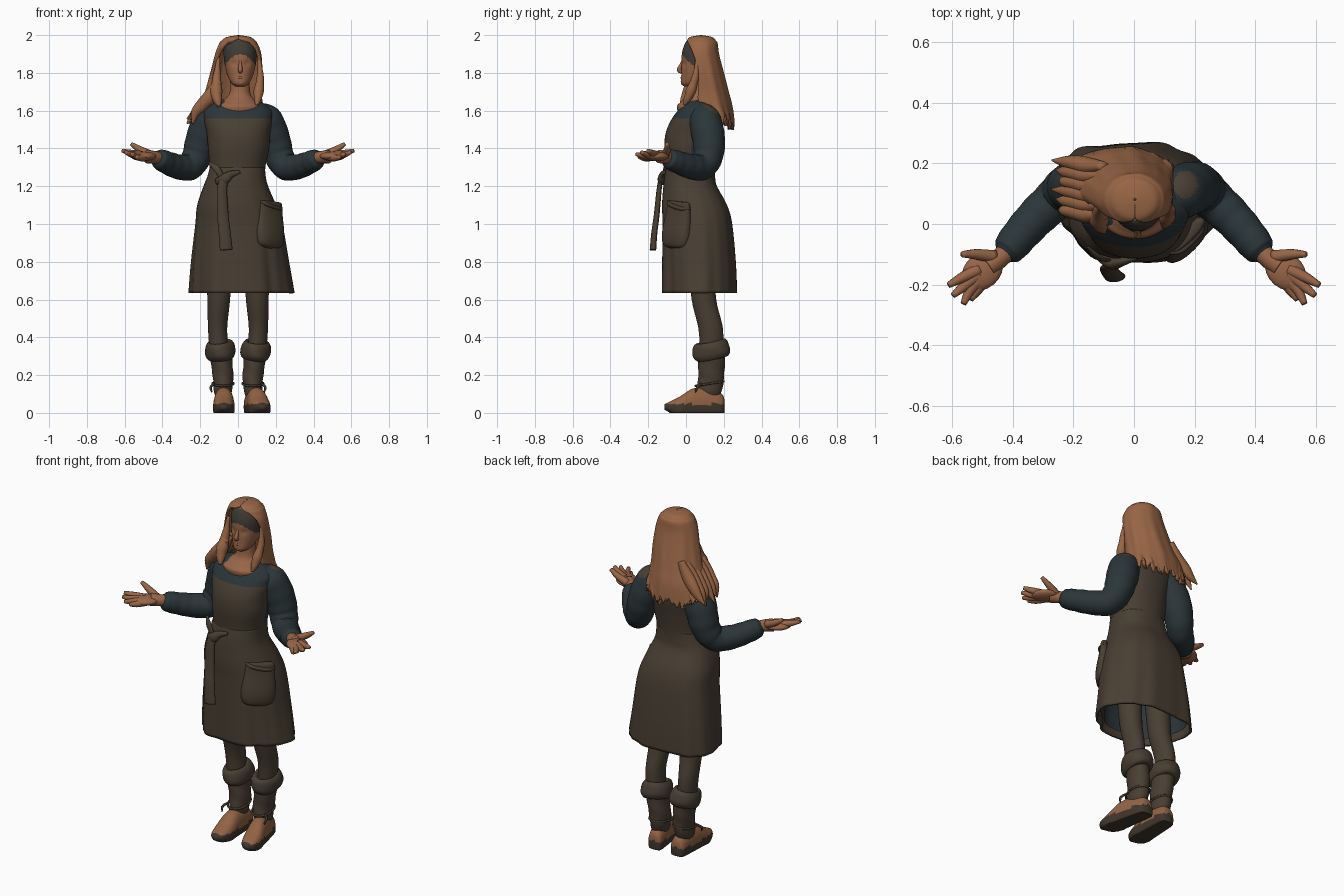
import bpy, bmesh, math, random
from mathutils import Vector

random.seed(4)
cube = bpy.data.objects.get("Cube")
if cube:
    bpy.data.objects.remove(cube)


def material(name, r, g, b):
    m = bpy.data.materials.new(name)
    m.use_nodes = True
    m.diffuse_color = (r, g, b, 1)
    bsdf = next(n for n in m.node_tree.nodes if n.type == 'BSDF_PRINCIPLED')
    bsdf.inputs["Base Color"].default_value = (r, g, b, 1)
    bsdf.inputs["Roughness"].default_value = 0.9
    return m


HAIR = material("auburn hair", .315, .132, .06)
SKIN = material("skin", .315, .132, .065)
WOOL = material("brown wool", .066, .049, .033)
SHIRT = material("dark teal linen", .024, .036, .041)
BAND = material("headband grey brown", .05, .045, .036)
LEATHER = material("tan leather", .29, .125, .058)
SOLE = material("dark sole", .052, .038, .027)


def smooth_rows(rows, steps):
    """Catmull-Rom interpolation of rows of numbers."""
    out = []
    for i in range(len(rows) - 1):
        p = [rows[max(0, min(len(rows) - 1, i + k))] for k in (-1, 0, 1, 2)]
        for s in range(steps):
            t = s / steps
            out.append([b + t * ((c - a) + t * ((2 * a - 5 * b + 4 * c - d)
                        + t * (3 * b - a - 3 * c + d))) / 2 for a, b, c, d in zip(*p)])
    return out + [list(rows[-1])]


def skin_rings(name, rings, mats, closed=True, caps=(True, True), rule=None):
    bm = bmesh.new()
    vs = [[bm.verts.new(p) for p in ring] for ring in rings]
    n = len(rings[0])
    for a, b in zip(vs, vs[1:]):
        for i in range(n if closed else n - 1):
            j = (i + 1) % n
            bm.faces.new((a[i], a[j], b[j], b[i]))
    for ring, cap in zip((vs[0], vs[-1]), caps):
        if cap:
            bm.faces.new(ring)
    bmesh.ops.recalc_face_normals(bm, faces=bm.faces)
    if rule:
        for f in bm.faces:
            f.material_index = rule(f.calc_center_median())
    me = bpy.data.meshes.new(name)
    bm.to_mesh(me)
    bm.free()
    for m in mats:
        me.materials.append(m)
    me.shade_smooth()
    ob = bpy.data.objects.new(name, me)
    bpy.context.collection.objects.link(ob)
    return ob


def oval(a, power=2):
    c, s = math.cos(a), math.sin(a)
    return [math.copysign(abs(v) ** (2 / power), v) for v in (c, s)]


def loft(name, rows, mats, n=48, steps=6, power=2, ripple=None, along_y=False, **kw):
    """Rows are (height, centre, centre, radius, radius)."""
    rings = []
    for t, cx, cy, rx, ry in smooth_rows(rows, steps):
        ring = []
        for i in range(n):
            a = math.tau * i / n
            u, v = oval(a, power)
            k = ripple(a, t) if ripple else 1
            x, y = cx + rx * u * k, cy + ry * v * k
            ring.append((x, t, max(y, 0)) if along_y else (x, y, t))
        rings.append(ring)
    return skin_rings(name, rings, mats, **kw)


def tube(name, pts, *mats, flat=1.0, n=16, steps=6, ripple=0, rule=None):
    """Tube through (x, y, z, radius); flat squeezes one direction."""
    rows = smooth_rows(pts, steps)
    P = [Vector(r[:3]) for r in rows]
    side, rings, last = None, [], None
    for i, p in enumerate(P):
        t = (P[min(i + 1, len(P) - 1)] - P[max(i - 1, 0)]).normalized()
        if side is None:
            side = t.cross(Vector((0, 1, .01))).normalized()
        else:
            side = last.rotation_difference(t) @ side
        last = t
        up, r = t.cross(side), max(rows[i][3], .001)
        r *= 1 + ripple * math.sin(8 * i / steps)
        rings.append([p + r * (math.cos(a) * side + flat * math.sin(a) * up)
                      for a in (math.tau * k / n for k in range(n))])
    return skin_rings(name, rings, mats, rule=rule)


def solidify(ob, thickness):
    m = ob.modifiers.new("thickness", 'SOLIDIFY')
    m.thickness, m.offset = thickness, -1


# Torso: apron bodice in front and back, shirt at the yoke and sides
def bodice(c):
    front = c.y < .03 and c.z < 1.56
    back = c.y > .1 and abs(c.x) < .14 and c.z < 1.62
    return 0 if front or back or c.z < 1.32 else 1

loft("bodice", [(1.2, -.01, .025, .155, .13), (1.3, -.003, .025, .148, .13), (1.4, .003, .027, .162, .141),
                (1.48, .003, .037, .168, .145), (1.55, 0, .053, .182, .132), (1.6, 0, .066, .18, .11),
                (1.64, 0, .07, .135, .085), (1.66, 0, .07, .08, .06)],
     [WOOL, SHIRT], n=96, steps=8, power=2.2, rule=bodice)


# Skirt with soft folds: full at the back right, flatter at the other corners
def skirt_folds(a, z):
    bump = lambda at, width: math.exp(-((a - at) / width) ** 2)
    return 1 + (1.3 - z) * (.03 * (math.sin(9 * a + 1) + .5 * math.sin(15 * a)) - .14 * bump(3.65, .3)
                            - .18 * bump(5.55, .4) + .15 * bump(2.45, .4) - .1 * bump(.75, .35))

solidify(loft("skirt", [(1.3, -.003, .024, .146, .128), (1.25, -.008, .02, .155, .134), (1.2, -.012, .022, .171, .142),
                        (1.1, -.008, .045, .208, .172), (1, .004, .06, .229, .184), (.8, .01, .068, .256, .194),
                        (.635, .018, .07, .275, .198)],
              [WOOL], n=96, power=2.5, caps=(True, False), ripple=skirt_folds), .012)
loft("underskirt", [(.95, .005, .06, .2, .155), (.8, .01, .065, .228, .172), (.67, .015, .07, .245, .175)],
     [SHIRT], n=96, power=2.5, caps=(True, False), ripple=skirt_folds)

# Tie: knot, hanging ribbon and a loose loop
tube("tie_knot", [(-.115, -.11, 1.225, .016), (-.075, -.13, 1.235, .028), (-.04, -.125, 1.262, .02),
                  (.01, -.112, 1.275, .008)], WOOL, flat=.7)
tube("tie_ribbon_long", [(-.05, -.125, 1.26, .018), (-.083, -.14, 1.2, .026), (-.08, -.155, 1.05, .03),
                         (-.07, -.168, .95, .032), (-.062, -.175, .862, .034)], WOOL, flat=.5)
tube("tie_loop", [(-.08, -.12, 1.24, .012), (-.115, -.112, 1.295, .018), (-.153, -.075, 1.325, .007)],
     WOOL, flat=.4)

# Pocket bag on the left hip with a folded rim
pocket = loft("pocket", [(-.13, 0, -.01, .04, .015), (-.11, 0, -.01, .082, .036), (-.05, 0, -.005, .095, .045),
                         (.05, 0, 0, .085, .032), (.11, 0, 0, .078, .022), (.12, 0, 0, .06, .01)],
              [WOOL], power=2.3, n=32)
pocket.location, pocket.rotation_euler = (.168, -.044, 1.0), (0, .08, math.radians(45))
rim = tube("pocket_rim", [(-.08, 0, .115, .006), (-.045, -.022, .1, .011), (.04, -.022, .085, .011),
                          (.082, 0, .09, .006)], WOOL, n=10)
rim.location, rim.rotation_euler = pocket.location, pocket.rotation_euler

# Neck and head
loft("neck", [(1.59, .005, .045, .115, .088), (1.625, .005, .044, .118, .092), (1.65, .006, .052, .092, .076),
              (1.69, .01, .06, .056, .054), (1.77, .01, .065, .052, .05)], [SKIN])


def head_colour(c):
    if c.z > 1.972 or c.y > .1:
        return 2
    return 1 if c.z > 1.898 - 8 * (c.x - .012) ** 2 - .2 * max(c.y, 0) else 0


def face_shape(a, z):
    # shallow eye sockets either side of the nose bridge
    d = abs(a - 1.5 * math.pi)
    return 1 - .06 * math.exp(-((d - .45) / .2) ** 2 - ((z - 1.85) / .015) ** 2)

loft("head", [(1.728, .012, .02, .022, .03), (1.745, .012, .03, .046, .057), (1.79, .012, .055, .069, .08),
              (1.85, .012, .067, .083, .09), (1.9, .012, .074, .088, .096), (1.94, .012, .078, .085, .09),
              (1.97, .01, .08, .065, .074), (1.985, .01, .08, .02, .025)],
     [SKIN, BAND, HAIR], n=72, steps=8, rule=head_colour, ripple=face_shape)
tube("nose", [(.012, -.012, 1.875, .005), (.012, -.027, 1.84, .009), (.012, -.036, 1.815, .0125),
              (.012, -.018, 1.803, .008)], SKIN)
tube("lips", [(-.01, -.015, 1.773, .003), (.012, -.022, 1.775, .007), (.034, -.015, 1.773, .003)], SKIN)

# Long hair: shell open at the face, ragged at the bottom
hair_rows = [(2, .003, .08, .004, .004, 0), (1.99, .003, .08, .062, .058, 0),
             (1.972, .002, .08, .088, .078, 18), (1.955, .002, .08, .102, .088, 42), (1.9, .002, .078, .122, .097, 66),
             (1.8, -.007, .092, .138, .108, 76), (1.7, -.022, .11, .15, .115, 66),
             (1.62, -.035, .13, .168, .115, 60), (1.51, -.04, .155, .178, .1, 75)]
N = 72
teeth = [random.uniform(-.02, .05) for _ in range(N + 1)]
hair_rings = []
for z, cx, cy, rx, ry, gap in smooth_rows(hair_rows, 6):
    g = math.radians(max(gap, 0))
    drop = max(0, (1.62 - z) / .11)
    ring = []
    for i in range(N + 1):
        a = g + (math.tau - 2 * g) * i / N
        k = 1 + .022 * min(1, (2 - z) * 4) * (math.sin(7 * a) + .5 * math.sin(13 * a + 1))
        lift = drop * (teeth[i] + .05 * (1 + math.cos(a)))
        ring.append((cx + rx * k * math.sin(a), cy - ry * k * math.cos(a), z + lift))
    hair_rings.append(ring)
solidify(skin_rings("hair_shell", hair_rings, [HAIR], closed=False, caps=(False, False)), .018)

# Loose locks beside the face and over the right shoulder
tube("lock_left", [(.112, .06, 1.88, .008), (.118, .05, 1.78, .018), (.108, .02, 1.69, .026),
                   (.1, -.01, 1.63, .008)], HAIR, ripple=.05)
tube("lock_right", [(-.103, .06, 1.88, .008), (-.112, .045, 1.78, .021), (-.115, .01, 1.69, .032),
                    (-.1, -.025, 1.625, .01)], HAIR, ripple=.05)
for i in range(6):
    y = .03 + .032 * i
    tube(f"shoulder_wisp_{i}", [(-.1, y, 1.76, .02), (-.145, y, 1.68, .036), (-.19, y + .01, 1.63, .033),
                                (-.225, y + .015, 1.59, .024),
                                (-.24 - .015 * (i % 3), y + .02, 1.53 + .025 * (i % 2), .004)], HAIR, flat=.8)

fingers = {"thumb": ((.46, -.108, 1.366), (.52, -.1, 1.395), (.567, -.1, 1.425)),
           "index": ((.51, -.15, 1.365), (.565, -.176, 1.375), (.612, -.202, 1.388)),
           "middle": ((.51, -.165, 1.362), (.558, -.203, 1.366), (.597, -.236, 1.38)),
           "ring_finger": ((.5, -.175, 1.358), (.54, -.218, 1.36), (.563, -.264, 1.37)),
           "little": ((.485, -.175, 1.355), (.517, -.217, 1.35), (.54, -.25, 1.355))}

for label, s in (("left", 1), ("right", -1)):
    flip = lambda pts: [(s * p[0], *p[1:]) for p in pts]
    # Sleeve with a shoulder strap patch, wrist, palm and fingers
    tube(f"{label}_sleeve", flip([(.1, .08, 1.59, .055), (.15, .1, 1.55, .084), (.19, .12, 1.45, .086),
                                  (.218, .118, 1.36, .078), (.255, .085, 1.303, .071), (.315, .03, 1.303, .066),
                                  (.37, -.03, 1.322, .061), (.412, -.082, 1.342, .054),
                                  (.428, -.1, 1.35, .036)]), SHIRT, WOOL, n=64, steps=12, ripple=.012,
         rule=lambda c: 1 if c.z > 1.56 and ((abs(c.x) - .17) / .04) ** 2 + ((c.y - .13) / .045) ** 2 < 1 else 0)
    tube(f"{label}_wrist", flip([(.4, -.07, 1.345, .032), (.44, -.11, 1.353, .033), (.48, -.138, 1.357, .036)]),
         SKIN)
    bm = bmesh.new()
    bmesh.ops.create_uvsphere(bm, u_segments=20, v_segments=12, radius=1)
    me = bpy.data.meshes.new(f"{label}_palm")
    bm.to_mesh(me)
    bm.free()
    me.materials.append(SKIN)
    me.shade_smooth()
    palm = bpy.data.objects.new(f"{label}_palm", me)
    bpy.context.collection.objects.link(palm)
    palm.location, palm.scale = (s * .5, -.155, 1.358), (.074, .058, .025)
    palm.rotation_euler = (0, 0, -s * math.radians(40))
    for finger, pts in fingers.items():
        tube(f"{label}_{finger}", flip([(*p, r) for p, r in zip(pts, (.022, .018, .01))]), SKIN, n=10, steps=4)

    # Leg, boot shaft, slouched cuff and ankle lace
    loft(f"{label}_leg", [(.8, s * .1, .08, .07, .07), (.6, s * .102, .095, .06, .065),
                          (.45, s * .108, .13, .051, .065), (.32, s * .1, .135, .05, .06)], [WOOL], n=32)
    loft(f"{label}_boot_shaft", [(.34, s * .095, .135, .062, .075), (.25, s * .085, .135, .057, .07),
                                 (.18, s * .078, .132, .054, .068), (.12, s * .08, .125, .048, .066),
                                 (.08, s * .08, .12, .038, .055)], [WOOL], n=32,
         ripple=lambda a, z: 1 + .02 * math.sin(70 * z + 2 * a))
    cuff = loft(f"{label}_boot_cuff", [(-.045, 0, 0, .055, .065), (-.04, 0, 0, .07, .085), (-.015, 0, 0, .08, .1),
                                       (.02, 0, 0, .078, .097), (.042, 0, 0, .068, .088), (.05, 0, 0, .058, .07),
                                       (.035, 0, 0, .04, .05)], [WOOL], n=32,
                ripple=lambda a, z: 1 + .035 * math.sin(3 * a + 30 * z))
    cuff.location, cuff.rotation_euler = (s * .094, .136, .33), (.2, s * .1, 0)
    tube(f"{label}_ankle_lace", [(s * .079 + .056 * math.cos(a), .125 + .074 * math.sin(a), .155 + .012 * math.sin(a), .006)
                                 for a in (math.tau * k / 12 for k in range(13))], WOOL, n=8, steps=2)
    tube(f"{label}_lace_end", flip([(.125, .08, .155, .006), (.145, .06, .135, .007), (.138, .05, .11, .004)]),
         SOLE, n=8)

    # Shoe: tan upper over a dark sole, the left one turned out
    turn = .19 if s > 0 else 0
    shoe = [(.205, .015, 0, .06), (.19, .042, -.04, .1), (.12, .05, -.05, .13), (.04, .054, -.05, .13),
            (-.03, .057, -.04, .088), (-.085, .042, 0, .06), (-.115, .014, .018, .045)]
    loft(f"{label}_shoe", [(y, s * .075 + turn * (.18 - y), (top + low) / 2, w, (top - low) / 2)
                           for y, w, low, top in shoe],
         [LEATHER, SOLE], n=40, steps=10, power=2.3, along_y=True,
         rule=lambda c: 1 if c.z < .047 or c.y < -.095 else 0)
